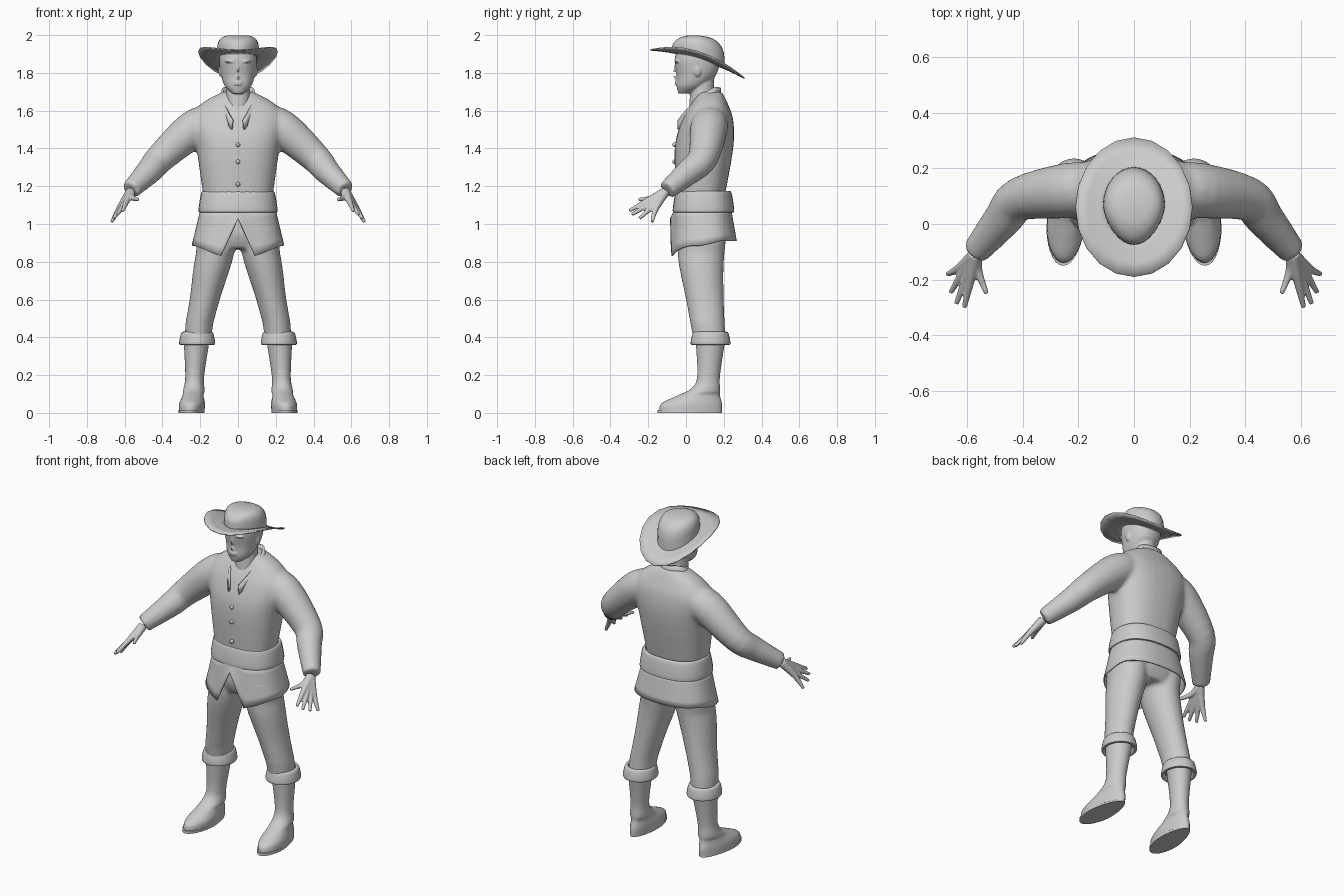
import bpy, bmesh, math
from mathutils import Vector

cube = bpy.data.objects.get("Cube")
if cube:
    bpy.data.objects.remove(cube)

plain_grey = (0.6, 0.6, 0.6, 1)
grey = bpy.data.materials.new("plain grey")
grey.use_nodes = True
grey.diffuse_color = plain_grey
grey.node_tree.nodes["Principled BSDF"].inputs["Base Color"].default_value = plain_grey


def lerp(start, end, t):
    return start + (end - start) * max(0, min(1, t))


def power(value, exponent):
    return math.copysign(abs(value) ** exponent, value)


def smooth(rows, steps=4):
    """Pass a soft curve through rows of numbers."""
    pts = [Vector(row) for row in rows]
    last = len(pts) - 1
    out = []
    for i in range(last):
        a, b, c, d = pts[max(i - 1, 0)], pts[i], pts[i + 1], pts[min(i + 2, last)]
        enter, leave = (c - a) / 2, (d - b) / 2
        for step in range(steps):
            t = step / steps
            bend = (c - b) * 3 - enter * 2 - leave
            twist = (b - c) * 2 + enter + leave
            out.append(b + enter * t + bend * t ** 2 + twist * t ** 3)
    return out + [pts[last]]


def skin(bm, loops, cap=True):
    """Bridge a list of closed point loops."""
    rings = [[bm.verts.new(point) for point in loop] for loop in loops]
    for lower, upper in zip(rings, rings[1:]):
        for i in range(len(lower)):
            bm.faces.new((lower[i - 1], lower[i], upper[i], upper[i - 1]))
    if cap:
        bm.faces.new(rings[0])
        bm.faces.new(rings[-1])


def stack(bm, rows, warp, boxy=2.0, sides=32, cap=True):
    """Horizontal rings from rows of (height, half width, front y, back y)."""
    loops = []
    for z, half_width, front, back in rows:
        loop = []
        for i in range(sides):
            angle = math.tau * i / sides
            x = half_width * power(math.cos(angle), 2 / boxy)
            y = (front + back) / 2 + (back - front) / 2 * power(math.sin(angle), 2 / boxy)
            loop.append(warp(x, y, z))
        loops.append(loop)
    skin(bm, loops, cap)


def straight(x, y, z):
    return (x, y, z)


def tube(bm, path, side=1, sides=16):
    """Round limb along (x, y, z, radius) points, flipped in x by side."""
    pts = [Vector((x * side, y, z)) for x, y, z, radius in path]
    loops = []
    for i, point in enumerate(pts):
        along = pts[min(i + 1, len(pts) - 1)] - pts[max(i - 1, 0)]
        across = along.cross(Vector((0, 0, 1))).normalized()
        over = across.cross(along.normalized())
        angles = [math.tau * k / sides for k in range(sides)]
        loops.append([point + path[i][3] * (math.cos(a) * across + math.sin(a) * over)
                      for a in angles])
    skin(bm, loops)


def ball(bm, centre, size):
    made = bmesh.ops.create_uvsphere(bm, u_segments=12, v_segments=8, radius=1)
    for vert in made["verts"]:
        vert.co = Vector(centre) + vert.co * Vector(size)


def finish(name, bm, fuse=0, relax=0, thick=0, angle=50):
    bmesh.ops.recalc_face_normals(bm, faces=bm.faces)
    mesh = bpy.data.meshes.new(name)
    bm.to_mesh(mesh)
    bm.free()
    mesh.materials.append(grey)
    ob = bpy.data.objects.new(name, mesh)
    bpy.context.collection.objects.link(ob)
    bpy.ops.object.select_all(action="DESELECT")
    ob.select_set(True)
    bpy.context.view_layer.objects.active = ob
    bpy.ops.object.shade_smooth_by_angle(angle=math.radians(angle))
    if thick:
        shell = ob.modifiers.new("thickness", "SOLIDIFY")
        shell.thickness, shell.offset = thick, 0
    if fuse:
        remesh = ob.modifiers.new("fuse", "REMESH")
        remesh.mode, remesh.voxel_size, remesh.use_smooth_shade = "VOXEL", fuse, True
        soften = ob.modifiers.new("relax", "SMOOTH")
        soften.factor, soften.iterations = 0.5, relax


def band(name, low, high, half_width, front, back, roll, flare, warp, boxy):
    """Padded band of cloth, wider towards its lower edge."""
    bm = bmesh.new()
    rows = []
    steps = 16
    for i in range(steps + 1):
        angle = math.tau * i / steps
        rise = power(math.sin(angle), 0.6)
        grow = roll * power(math.cos(angle), 0.6) - flare * rise
        z = (low + high) / 2 + (high - low) / 2 * rise
        rows.append((z, half_width + grow, front - grow, back + grow))
    stack(bm, rows, warp, boxy, cap=False)
    bmesh.ops.remove_doubles(bm, verts=bm.verts, dist=0.0001)
    finish(name, bm)


# Jacket: torso and both sleeves
bm = bmesh.new()
torso = [(1.12, .18, -.05, .2), (1.4, .22, -.06, .25), (1.55, .25, -.02, .25),
         (1.64, .19, .03, .22), (1.7, .08, .07, .19)]
sleeve = [(.13, .13, 1.55, .09), (.24, .12, 1.5, .1), (.41, .09, 1.35, .08),
          (.47, .02, 1.28, .07), (.57, -.1, 1.18, .05)]
stack(bm, smooth(torso), straight, boxy=2.4)
for side in (1, -1):
    tube(bm, smooth(sleeve), side)
finish("jacket", bm, fuse=.012, relax=5)

# Open collar running round the neck and down to the chest
bm = bmesh.new()
edge = [(0, .18, 1.67), (.08, .14, 1.67), (.08, .05, 1.6), (.06, 0, 1.55), (.03, -.04, 1.5)]
line = smooth([(-x, y, z) for x, y, z in edge[:0:-1]] + edge)
pairs = [(bm.verts.new((x * 1.1, y, z)), bm.verts.new((x * .95, y, z + .05))) for x, y, z in line]
for (a, b), (c, d) in zip(pairs, pairs[1:]):
    bm.faces.new((a, c, d, b))
finish("collar", bm, thick=.012)

# Jacket buttons
bm = bmesh.new()
for z in (1.42, 1.33, 1.21):
    ball(bm, (0, -.06, z), (.012, .012, .012))
finish("buttons", bm)

# Waist sash
band("sash", 1.06, 1.175, .194, -.055, .24, .01, .009, straight, 2.4)


# Jacket skirt with a pointed split at the front
def hem(x, y, k):
    reach = abs(x) - .09
    if y > .08:
        low = lerp(.885, .91, (y - .08) / .1)
    elif reach > 0:
        low = lerp(.83, .885, reach / .14)
    else:
        low = lerp(.83, 1.03, -reach / .09)
    return (x, y, lerp(low, 1.08, k))


bm = bmesh.new()
skirt = [(1, .195, -.055, .235), (0, .24, -.08, .265)]
stack(bm, smooth(skirt), hem, boxy=2.4, sides=80, cap=False)
finish("jacket_skirt", bm, thick=.008)

# Trousers: hips and both legs
bm = bmesh.new()
hips = [(1.1, .18, -.04, .22), (.95, .2, -.05, .22), (.87, .17, -.02, .19)]
leg = [(.98, .1, -.05, .22), (.8, .1, -.04, .2), (.6, .08, 0, .2), (.38, .07, .04, .21)]
stack(bm, smooth(hips), straight, boxy=2.4)
for side in (1, -1):
    stack(bm, smooth(leg), lambda x, y, z: (x + side * lerp(.21, .12, (z - .45) / .4), y, z))
finish("trousers", bm, fuse=.012, relax=4)

# Boots, cuffs and hands
shaft_and_foot = [(.4, .07, .05, .21), (.2, .05, .06, .18), (.13, .055, .03, .18),
                  (.09, .06, -.05, .18), (.05, .07, -.13, .19), (.01, .07, -.14, .19)]
sole = [(.016, .07, -.15, .19), (0, .07, -.15, .19)]
wrist = Vector((.57, -.11, 1.17))
first_knuckle, last_knuckle = Vector((.59, -.21, 1.12)), Vector((.63, -.16, 1.08))
first_tip, last_tip = Vector((.61, -.3, 1.07)), Vector((.67, -.18, 1.01))
tip_arc = Vector((.01, -.03, 0))
thumb = (Vector((.56, -.17, 1.14)), Vector((.53, -.25, 1.13)))

for side, label in ((1, "left"), (-1, "right")):
    # Foot narrows to the heel, and its toes turn slightly out
    def toe_out(x, y, z):
        heel = lerp(1, .8, (y + .02) / .2) if z < .1 else 1
        return (x * heel + side * (lerp(.24, .22, z / .4) - .06 * (y - .1)), y, z)

    bm = bmesh.new()
    stack(bm, smooth(shaft_and_foot), toe_out)
    finish(label + "_boot", bm)
    bm = bmesh.new()
    stack(bm, sole, toe_out)
    finish(label + "_sole", bm)
    band(label + "_boot_cuff", .36, .43, .08, .04, .22, .012, .007,
         lambda x, y, z: (x + side * .216, y, z), 2)

    # Each finger runs from the wrist through its knuckle
    bm = bmesh.new()
    fingers = [thumb]
    for i in range(4):
        t = i / 3
        fingers.append((first_knuckle.lerp(last_knuckle, t),
                        first_tip.lerp(last_tip, t) + tip_arc * math.sin(math.pi * t)))
    for knuckle, tip in fingers:
        tube(bm, smooth([(*wrist, .026), (*knuckle, .016), (*tip, .009)]), side, sides=10)
    finish(label + "_hand", bm, fuse=.005, relax=2)

# Head with neck, nose, lips, ears, brows and eyes
bm = bmesh.new()
skull = [(1.69, .03, -.04, .03), (1.73, .07, -.05, .1), (1.79, .09, -.05, .16),
         (1.87, .1, -.06, .18), (1.94, .09, -.04, .17)]
stack(bm, smooth(skull), straight, boxy=2.2)
tube(bm, [(0, .08, 1.55, .07), (0, .09, 1.78, .06)])
tube(bm, [(0, -.05, 1.85, .008), (0, -.07, 1.79, .015), (0, -.05, 1.77, .01)])
for z in (1.74, 1.752):
    ball(bm, (0, -.048, z), (.025, .012, .006))
for side in (1, -1):
    ball(bm, (side * .092, .06, 1.81), (.012, .02, .03))
    ball(bm, (side * .04, -.045, 1.86), (.03, .018, .008))
    ball(bm, (side * .036, -.04, 1.836), (.017, .012, .007))
finish("head", bm, fuse=.005, relax=2)


# Hat brim slopes down at the back and lifts at the sides
def brim(x, y, z):
    back = y - .06
    return (x, y, 1.875 - .3 * back - .46 * back ** 2 + x ** 2 * .9)


bm = bmesh.new()
stack(bm, [(0, .21 * k, .06 - .25 * k, .06 + .25 * k) for k in (.4, .6, .8, 1)],
      brim, sides=20, cap=False)
finish("hat_brim", bm, thick=.006)


# Hat crown: a boxy dome, narrower towards the front
def crown(x, y, rise):
    base = brim(x, y, 0)[2]
    top = 2 - 1.5 * (y - .04) ** 2
    return (x * lerp(.85, 1, (y + .06) / .12), y, lerp(base, top, rise))


bm = bmesh.new()
rows = []
for i in range(9):
    angle = math.pi / 2 * i / 9
    size = math.sqrt(math.cos(angle))
    rows.append((math.sqrt(math.sin(angle)), .112 * size, .065 - .14 * size, .065 + .14 * size))
stack(bm, rows, crown)
finish("hat_crown", bm)
